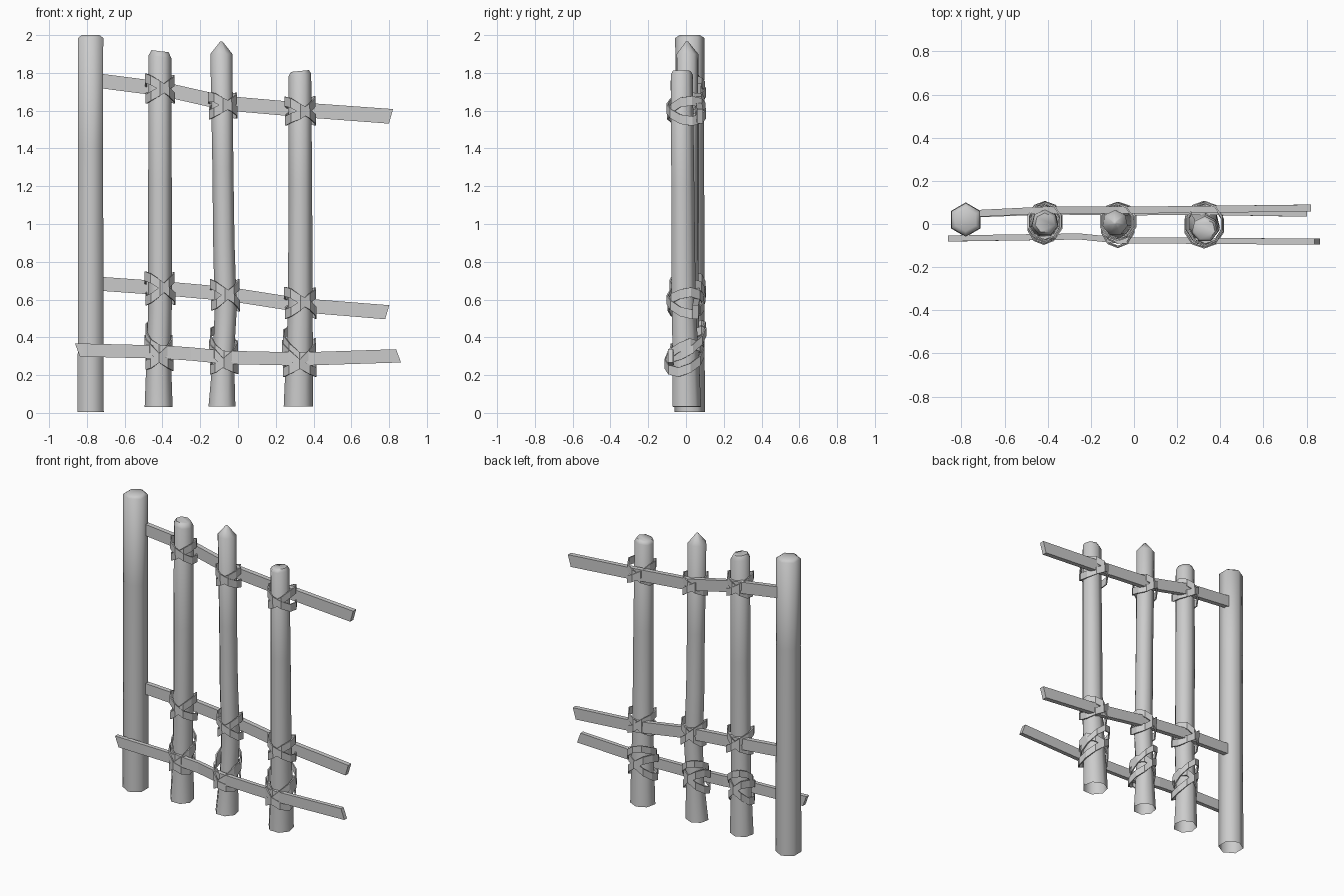
import bpy, bmesh, math, random
from mathutils import Vector

random.seed(4)
if "Cube" in bpy.data.objects:
    bpy.data.objects.remove(bpy.data.objects["Cube"])

grey = bpy.data.materials.new("weathered grey")
grey.use_nodes = True
grey.diffuse_color = (0.6, 0.6, 0.6, 1)
grey.node_tree.nodes["Principled BSDF"].inputs["Base Color"].default_value = (0.6, 0.6, 0.6, 1)


def loft(name, rings, closed=False, caps=(True, True), smooth=False):
    """Skin a list of equal-sized vertex rings."""
    bm = bmesh.new()
    loops = [[bm.verts.new(p) for p in ring] for ring in rings]
    pairs = list(zip(loops, loops[1:]))
    if closed:
        pairs.append((loops[-1], loops[0]))
    for a, b in pairs:
        n = len(a)
        for i in range(n):
            j = (i + 1) % n
            bm.faces.new((a[i], a[j], b[j], b[i]))
    if not closed:
        if caps[0]:
            bm.faces.new(loops[0][::-1])
        if caps[1]:
            bm.faces.new(loops[-1])
    bmesh.ops.recalc_face_normals(bm, faces=bm.faces)
    mesh = bpy.data.meshes.new(name)
    bm.to_mesh(mesh)
    bm.free()
    mesh.materials.append(grey)
    obj = bpy.data.objects.new(name, mesh)
    bpy.context.collection.objects.link(obj)
    if smooth:
        bpy.ops.object.select_all(action='DESELECT')
        obj.select_set(True)
        bpy.context.view_layer.objects.active = obj
        bpy.ops.object.shade_smooth_by_angle(angle=math.radians(62))
    return obj


def post(name, path, sides, tip, tip_shrink, slant=0.0):
    """Rough pole through (x, y, z, radius) points with a trimmed top."""
    x, y, z, r = path[-1]
    stations = path + [(x, y, z + tip, r * tip_shrink)]
    rings = []
    for k, (x, y, z, r) in enumerate(stations):
        top = k >= len(path) - 1
        ring = []
        for i in range(sides):
            a = math.tau * i / sides + math.pi / 2
            dx, dy = r * math.cos(a), r * math.sin(a)
            ring.append(Vector((x + dx, y + dy, z - (slant * dx if top else 0))))
        rings.append(ring)
    return loft(name, rings, caps=(False, True), smooth=True)


def rail(name, points, height, thick, end_slant):
    """Flat plank through (x, y, z) centre points with slanted ends."""
    rings = []
    for k, (x, y, z) in enumerate(points):
        s = end_slant[0] if k == 0 else end_slant[1] if k == len(points) - 1 else 0
        h, t = height / 2, thick / 2
        rings.append([Vector((x + s * sz, y + sy * t, z + sz * h))
                      for sy, sz in ((-1, -1), (1, -1), (1, 1), (-1, 1))])
    return loft(name, rings)


def band(name, x, z, y0, y1, rx, rise, pitch, width=0.05, thick=0.008):
    """Flat tilted strap wound round a pole and a plank."""
    cy, ry = (y0 + y1) / 2, (y1 - y0) / 2
    rings = []
    count = 10
    for i in range(count):
        a = math.tau * (i + 0.5) / count
        c, s = math.cos(a), math.sin(a)
        zz = z + rise * c + pitch * s + random.uniform(-0.006, 0.006)
        rings.append([Vector((x + (rx + o) * c, cy + (ry + o) * s, zz + v * width / 2))
                      for o, v in ((0, -1), (thick, -1), (thick, 1), (0, 1))])
    return loft(name, rings, closed=True)


# Upright poles
post("end_post", [(-0.78, 0.02, 0.005, 0.08), (-0.78, 0.02, 0.6, 0.078),
                  (-0.78, 0.02, 1.4, 0.076), (-0.78, 0.02, 1.985, 0.077)], 6, 0.015, 0.7)
post("left_picket", [(-0.42, 0.0, 0.03, 0.076), (-0.42, 0.005, 0.3, 0.066),
                     (-0.413, 0.0, 0.55, 0.064), (-0.413, 0.005, 1.2, 0.064),
                     (-0.413, 0.005, 1.885, 0.062)], 7, 0.03, 0.75, 0.12)
post("middle_picket", [(-0.085, 0.0, 0.035, 0.073), (-0.077, 0.01, 0.3, 0.057),
                       (-0.065, 0.01, 0.55, 0.06), (-0.075, 0.005, 0.9, 0.058),
                       (-0.08, 0.005, 1.3, 0.057), (-0.088, 0.005, 1.9, 0.06)], 7, 0.065, 0.12)
post("right_picket", [(0.32, 0.0, 0.035, 0.08), (0.325, -0.005, 0.3, 0.073),
                      (0.33, -0.015, 0.55, 0.067), (0.33, -0.02, 1.2, 0.064),
                      (0.328, -0.025, 1.79, 0.061)], 7, 0.02, 0.8, -0.1)

# Cross planks: two behind the poles, one in front
rail("top_rail", [(-0.75, 0.048, 1.76), (-0.40, 0.065, 1.715), (-0.07, 0.064, 1.64),
                  (0.33, 0.068, 1.605), (0.81, 0.074, 1.57)], 0.077, 0.032, (0, 0.011))
rail("middle_rail", [(-0.75, 0.046, 0.685), (-0.40, 0.06, 0.66), (-0.04, 0.056, 0.628),
                     (0.33, 0.058, 0.57), (0.79, 0.05, 0.533)], 0.074, 0.032, (0, 0.011))
rail("front_rail", [(-0.85, -0.067, 0.333), (-0.40, -0.06, 0.322), (-0.25, -0.058, 0.312),
                    (-0.07, -0.076, 0.294), (0.33, -0.078, 0.285),
                    (0.85, -0.082, 0.302)], 0.07, 0.028, (-0.013, -0.013))

# Crossed lashings: label, x, z, front y, back y, side radius, rise
JOINTS = [
    ("top_left", -0.413, 1.715, -0.07, 0.093, 0.072, 0.05),
    ("top_middle", -0.08, 1.628, -0.065, 0.09, 0.07, 0.042),
    ("top_right", 0.33, 1.6, -0.092, 0.095, 0.076, 0.05),
    ("middle_left", -0.413, 0.66, -0.075, 0.095, 0.074, 0.06),
    ("middle_middle", -0.068, 0.625, -0.065, 0.09, 0.072, 0.062),
    ("middle_right", 0.33, 0.585, -0.09, 0.085, 0.078, 0.055),
    ("low_left", -0.418, 0.32, -0.085, 0.082, 0.068, 0.065),
    ("low_middle", -0.075, 0.295, -0.1, 0.08, 0.07, 0.06),
    ("low_right", 0.325, 0.29, -0.102, 0.085, 0.084, 0.07),
]
for label, x, z, y0, y1, rx, rise in JOINTS:
    low = label.startswith("low")
    pitch = 0.03 if low else 0.015
    for side, sign in (("rising", 1), ("falling", -1)):
        grow = 0.004 if sign < 0 else 0
        band(f"{label}_{side}_lashing", x, z, y0 - grow, y1 + grow, rx + grow,
             sign * rise, pitch * (1 if low else sign))
    if low:
        # Extra loose strap climbing the back of the pole
        band(f"{label}_loose_lashing", x, z + 0.075, y0 + 0.015, y1 + 0.015, rx,
             -rise * 0.6, 0.06, 0.045)
